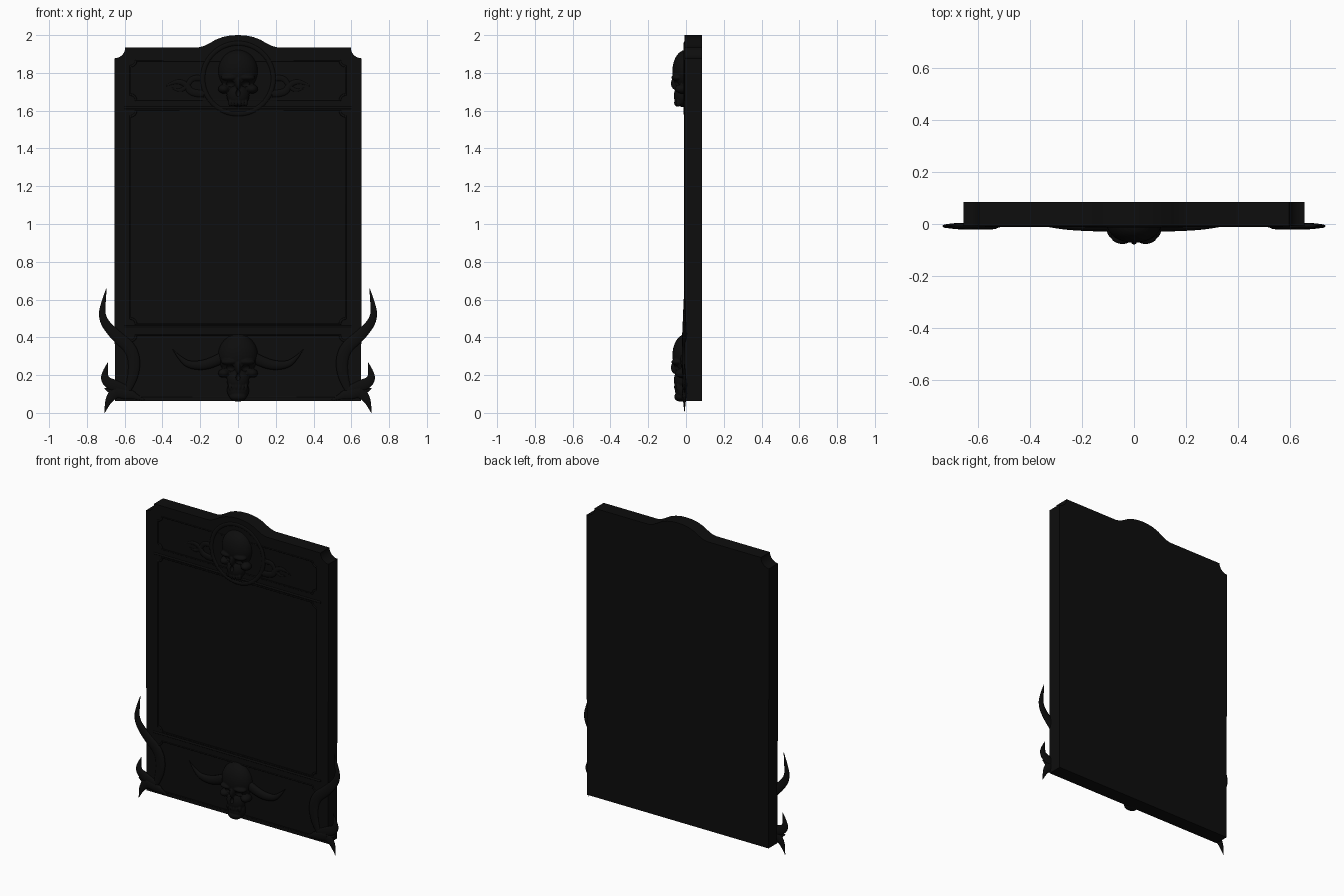
import bpy, bmesh, math
from mathutils import Matrix

if "Cube" in bpy.data.objects:
    bpy.data.objects.remove(bpy.data.objects["Cube"])

mat = bpy.data.materials.new("black_iron")
mat.diffuse_color = (0.004, 0.004, 0.004, 1)
mat.use_nodes = True
mat.node_tree.nodes["Principled BSDF"].inputs["Base Color"].default_value = mat.diffuse_color


def finish(ob, smooth=True):
    """Bake curves and modifiers to a mesh, shade it and colour it."""
    bpy.ops.object.select_all(action='DESELECT')
    ob.select_set(True)
    bpy.context.view_layer.objects.active = ob
    bpy.ops.object.convert(target='MESH')
    ob = bpy.context.object
    ob.data.materials.clear()
    ob.data.materials.append(mat)
    if smooth:
        bpy.ops.object.shade_smooth_by_angle(angle=math.radians(40))
    return ob


def new_object(name, data):
    ob = bpy.data.objects.new(name, data)
    bpy.context.collection.objects.link(ob)
    return ob


def plate(name, loops, front, back):
    """Outline(s) in x,z filled and extruded in y; inner loops are holes."""
    cu = bpy.data.curves.new(name, 'CURVE')
    cu.dimensions, cu.fill_mode = '2D', 'BOTH'
    cu.extrude = (back - front) / 2
    for pts in loops:
        sp = cu.splines.new('POLY')
        sp.points.add(len(pts) - 1)
        for p, (x, z) in zip(sp.points, pts):
            p.co = (x, z, 0, 1)
        sp.use_cyclic_u = True
    ob = new_object(name, cu)
    ob.rotation_euler.x = math.pi / 2
    ob.location.y = (front + back) / 2
    return finish(ob)


def tube(name, pts, y=0.0, flat=1.0, cyclic=False, kind='NURBS'):
    """Round tube through (x, z, radius) points, flattened in y."""
    cu = bpy.data.curves.new(name, 'CURVE')
    cu.dimensions, cu.bevel_depth, cu.bevel_resolution = '3D', 1.0, 3
    cu.use_fill_caps = not cyclic
    sp = cu.splines.new(kind)
    sp.points.add(len(pts) - 1)
    for p, (x, z, r) in zip(sp.points, pts):
        p.co, p.radius = (x, 0, z, 1), r
    sp.use_cyclic_u = cyclic
    if kind == 'NURBS':
        sp.order_u, sp.use_endpoint_u, sp.resolution_u = 3, True, 8
    ob = new_object(name, cu)
    ob.location.y, ob.scale.y = y, flat
    return finish(ob)


def notch(cx, cz, r, a0, n=8):
    """Quarter arc running clockwise around a corner, so it cuts inward."""
    return [(cx + r * math.cos(a0 - i / n * math.pi / 2),
             cz + r * math.sin(a0 - i / n * math.pi / 2)) for i in range(n + 1)]


def panel(w, z0, z1, r):
    h = math.pi / 2
    return (notch(w, z0, r, 2 * h) + notch(w, z1, r, 3 * h)
            + notch(-w, z1, r, 4 * h) + notch(-w, z0, r, h))


# Slab with notched top corners and a flared arch on top
arch = [(0.21, 1.935), (0.18, 1.942), (0.15, 1.957), (0.12, 1.975),
        (0.08, 1.99), (0.04, 1.998)]
right = [(0.652, 0.062)] + notch(0.655, 1.935, 0.058, 1.5 * math.pi) + arch
outline = right + [(0, 2.0)] + [(-x, z) for x, z in reversed(right)]
plate("slab", [outline], 0.0, 0.085)

# Raised frame around three sunken panels, edged with thin mouldings
panels = {"top": panel(0.57, 1.655, 1.865, 0.03),
          "main": panel(0.57, 0.47, 1.60, 0.03),
          "bottom": panel(0.57, 0.085, 0.41, 0.03)}
plate("front_frame", [outline] + list(panels.values()), -0.008, 0.004)
for key, pts in panels.items():
    tube(key + "_panel_moulding", [(x, z, 0.006) for x, z in pts], -0.007, 0.7, True, 'POLY')
for z in (1.615, 0.455):
    tube("cross_rail_bead", [(-0.6, z, 0.007), (0.6, z, 0.007)], -0.007, 0.7, False, 'POLY')


# Round medallion behind the top skull
def circle(r, cz, n=64):
    return [(r * math.cos(i * math.tau / n), cz + r * math.sin(i * math.tau / n))
            for i in range(n)]


plate("medallion_disc", [circle(0.195, 1.77)], -0.006, 0.01)
tube("medallion_rim", [(x, z, 0.013) for x, z in circle(0.187, 1.77)], -0.005, 0.6, True, 'POLY')


def blobs(name, items, dz):
    """Several ellipsoids (x, y, z, rx, ry, rz) in one mesh."""
    bm = bmesh.new()
    for x, y, z, a, b, c in items:
        m = Matrix.Translation((x, y, z + dz)) @ Matrix.Diagonal((a, b, c, 1))
        bmesh.ops.create_uvsphere(bm, u_segments=32, v_segments=20, radius=1, matrix=m)
    me = bpy.data.meshes.new(name)
    bm.to_mesh(me)
    bm.free()
    return new_object(name, me)


def skull(name, dz, extra=()):
    solid = [(0, 0, 1.81, 0.105, 0.072, 0.112), (0, -0.02, 1.68, 0.06, 0.045, 0.06),
             (0, -0.055, 1.745, 0.014, 0.025, 0.035)]
    holes = [(0, -0.075, 1.695, 0.014, 0.025, 0.022)]
    for s in (-1, 1):
        solid += [(s * 0.045, -0.045, 1.775, 0.045, 0.032, 0.018),   # brow
                  (s * 0.075, -0.02, 1.715, 0.03, 0.038, 0.024)]     # cheek
        solid += [(s * x, -0.052 + x * 0.3, 1.642, 0.009, 0.014, 0.02)
                  for x in (0.009, 0.026, 0.042)]                    # teeth
        holes.append((s * 0.045, -0.07, 1.738, 0.03, 0.036, 0.024))  # eyes
    body = blobs(name, solid + list(extra), dz)
    cutter = blobs(name + "_sockets", holes, dz)
    cutter.hide_render = True
    rm = body.modifiers.new("merge", 'REMESH')
    rm.mode, rm.voxel_size = 'VOXEL', 0.004
    bo = body.modifiers.new("sockets", 'BOOLEAN')
    bo.operation, bo.object, bo.solver = 'DIFFERENCE', cutter, 'EXACT'
    finish(body)
    bpy.data.objects.remove(cutter)


skull("top_skull", 0.0)
# The lower skull also has a long jaw reaching the bottom edge
skull("bottom_skull", -1.505, [(0, -0.012, 1.625, 0.058, 0.046, 0.06),
                               (0, -0.03, 1.59, 0.045, 0.032, 0.025)])

# Mirrored ornaments: (name, y, flattening, points)
ornaments = [
    ("scroll_leaf", -0.002, 0.45, [(0.18, 1.69, 0.02), (0.25, 1.69, 0.02), (0.27, 1.74, 0.016),
                                   (0.33, 1.76, 0.012), (0.38, 1.73, 0.002)]),
    ("scroll_curl", -0.002, 0.45, [(0.19, 1.77, 0.016), (0.24, 1.78, 0.016), (0.27, 1.73, 0.013),
                                   (0.31, 1.70, 0.009), (0.35, 1.72, 0.002)]),
    ("skull_horn", -0.008, 0.7, [(0.07, 0.30, 0.03), (0.15, 0.255, 0.03), (0.25, 0.25, 0.022),
                                 (0.30, 0.28, 0.013), (0.345, 0.335, 0.001)]),
    ("corner_tall_horn", -0.008, 0.4, [(0.60, 0.09, 0.012), (0.55, 0.18, 0.03), (0.55, 0.33, 0.035),
                                       (0.65, 0.41, 0.032), (0.725, 0.50, 0.021),
                                       (0.71, 0.60, 0.011), (0.696, 0.66, 0.001)]),
    ("corner_short_horn", -0.008, 0.4, [(0.58, 0.12, 0.02), (0.65, 0.14, 0.035), (0.705, 0.17, 0.026),
                                        (0.705, 0.22, 0.014), (0.688, 0.268, 0.001)]),
    ("corner_foot_horn", -0.008, 0.4, [(0.58, 0.12, 0.02), (0.645, 0.115, 0.035), (0.68, 0.075, 0.022),
                                       (0.695, 0.04, 0.012), (0.706, 0.0, 0.001)]),
    ("corner_spur", -0.009, 0.4, [(0.65, 0.115, 0.03), (0.60, 0.10, 0.032), (0.54, 0.09, 0.016),
                                  (0.49, 0.063, 0.001)]),
    ("corner_outer_leaf", -0.008, 0.4, [(0.62, 0.11, 0.03), (0.67, 0.11, 0.02), (0.708, 0.132, 0.001)]),
]
for side, s in (("left", -1), ("right", 1)):
    for name, y, flat, pts in ornaments:
        tube(f"{side}_{name}", [(s * x, z, r) for x, z, r in pts], y, flat)
